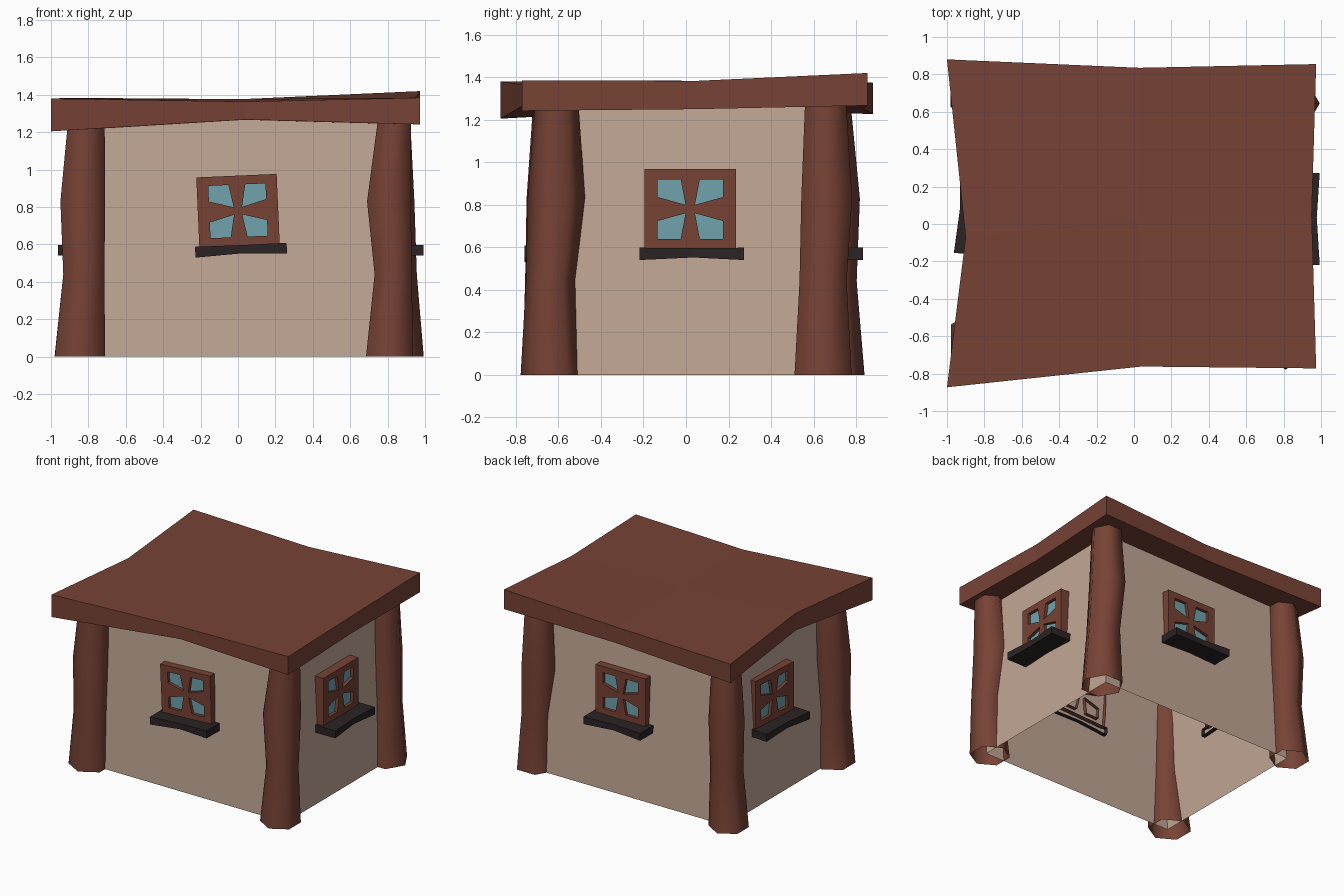
import bpy, bmesh, math
from mathutils import Matrix, Vector

if "Cube" in bpy.data.objects:
    bpy.data.objects.remove(bpy.data.objects["Cube"])


def material(name, rgb):
    m = bpy.data.materials.new(name)
    m.diffuse_color = (*rgb, 1)
    m.use_nodes = True
    m.node_tree.nodes["Principled BSDF"].inputs["Base Color"].default_value = m.diffuse_color
    return m


WOOD = material("brown wood", (0.185, 0.055, 0.036))
PLASTER = material("beige plaster", (0.535, 0.385, 0.303))
GLASS = material("blue glass", (0.160, 0.365, 0.420))
DARK = material("dark sill wood", (0.025, 0.017, 0.018))


def build(name, verts, faces, mat, matrix=Matrix(), smooth=False, recalc=True):
    """Make one object; faces are welded and turned outward."""
    bm = bmesh.new()
    vs = [bm.verts.new(matrix @ Vector(v)) for v in verts]
    for f in faces:
        bm.faces.new([vs[i] for i in f])
    bmesh.ops.remove_doubles(bm, verts=bm.verts, dist=1e-4)
    if recalc:
        bmesh.ops.recalc_face_normals(bm, faces=bm.faces)
    me = bpy.data.meshes.new(name)
    bm.to_mesh(me)
    bm.free()
    me.materials.append(mat)
    for p in me.polygons:
        p.use_smooth = smooth
    ob = bpy.data.objects.new(name, me)
    bpy.context.collection.objects.link(ob)
    return ob


def loft(rings, caps=True):
    """Vertices and faces joining equal-length rings, bottom to top."""
    n = len(rings[0])
    verts = [v for r in rings for v in r]
    faces = [(k * n + i, k * n + (i + 1) % n, (k + 1) * n + (i + 1) % n, (k + 1) * n + i)
             for k in range(len(rings) - 1) for i in range(n)]
    if caps:
        faces += [tuple(range(n))[::-1], tuple(range(len(verts) - n, len(verts)))]
    return verts, faces


# Walls: tapered, open at the bottom
def wall_ring(x0, x1, y0, y1, z):
    return [(x0, y0, z), (x1, y0, z), (x1, y1, z), (x0, y1, z)]


v, f = loft([wall_ring(-0.835, 0.85, -0.625, 0.70, 0),
             wall_ring(-0.75, 0.785, -0.57, 0.635, 1.3)], caps=False)
build("walls", v, f, PLASTER, recalc=False)

# Roof slab: warped rim (x, y, bottom z, top z), counter-clockwise, plus centre points
rim = [(-1, -0.873, 1.205, 1.38), (0.04, -0.762, 1.268, 1.364), (0.974, -0.772, 1.242, 1.385),
       (0.95, 0.05, 1.25, 1.383), (0.974, 0.855, 1.267, 1.42), (0.03, 0.835, 1.25, 1.375),
       (-1, 0.88, 1.227, 1.374), (-0.90, -0.07, 1.25, 1.384)]
v, f = loft([[(x, y, lo) for x, y, lo, hi in rim],
             [(x, y, hi) for x, y, lo, hi in rim]], caps=False)
v += [(0.02, 0.03, 1.262), (0.02, 0.03, 1.377)]
for c, base in ((16, 0), (17, 8)):
    for i in (1, 3, 5, 7):
        f.append((c, base + i, base + (i + 1) % 8, base + (i + 2) % 8))
build("roof", v, f, WOOD)

# Corner posts: wobbly hexagonal logs, (x, y, radius) at four heights
HEIGHTS = (0, 0.44, 0.83, 1.28)
posts = {
    "front_left_post": (30, [(-0.845, -0.615, 0.155), (-0.824, -0.63, 0.127),
                             (-0.83, -0.612, 0.138), (-0.81, -0.607, 0.112)]),
    "front_right_post": (30, [(0.81, -0.633, 0.145), (0.83, -0.638, 0.115),
                              (0.807, -0.61, 0.135), (0.838, -0.608, 0.102)]),
    "back_right_post": (0, [(0.838, 0.645, 0.155), (0.828, 0.645, 0.128),
                            (0.805, 0.662, 0.138), (0.808, 0.657, 0.112)]),
    "back_left_post": (30, [(-0.857, 0.697, 0.143), (-0.832, 0.685, 0.118),
                            (-0.833, 0.69, 0.128), (-0.818, 0.672, 0.102)]),
}
for name, (turn, levels) in posts.items():
    angles = [math.radians(turn + 60 * i) for i in range(6)]
    rings = [[(cx + r * math.cos(a), cy + r * math.sin(a), z) for a in angles]
             for (cx, cy, r), z in zip(levels, HEIGHTS)]
    v, f = loft(rings, caps=False)
    build(name, v, f, WOOD, smooth=True, recalc=False)


# Windows: open-backed frame with four skewed openings, glass plate and curved sill
def window(side, x, y, angle, tilt=0):
    m = (Matrix.Translation((x, y, 0.78)) @ Matrix.Rotation(math.radians(angle), 4, 'Z')
         @ Matrix.Rotation(math.radians(-tilt), 4, 'Y'))
    W, H = 0.215, 0.188
    outer = [(0, 0), (W, 0), (W, H), (0, H)]
    hole = [(0.022, 0.02), (0.153, 0.056), (0.153, 0.14), (0.045, 0.14)]
    FRONT, BACK = -0.05, 0.025
    verts, faces = [], []
    for sx in (1, -1):
        for sz in (1, -1):
            b = len(verts)
            for d in (FRONT, BACK):
                verts += [(sx * px, d, sz * pz) for px, pz in outer + hole]
            for i in range(4):
                j = (i + 1) % 4
                quads = [(b + i, b + j, b + 4 + j, b + 4 + i),
                         (b + 4 + i, b + 4 + j, b + 12 + j, b + 12 + i)]
                if i in (1, 2):
                    quads.append((b + j, b + i, b + 8 + i, b + 8 + j))
                # mirrored quadrants need reversed winding
                faces += [q if sx * sz > 0 else q[::-1] for q in quads]
    build(side + "_window_frame", verts, faces, WOOD, m, recalc=False)

    gw, gh = 0.18, 0.165
    v, f = loft([[(-gw, d, -gh), (gw, d, -gh), (gw, d, gh), (-gw, d, gh)]
                 for d in (-0.026, -0.018)])
    build(side + "_window_glass", v, f, GLASS, m)

    # sill cross-sections: (position, reach outward, bottom, top); back left open
    sections = [(-0.238, 0.168, -0.24, -0.182), (0.015, 0.152, -0.228, -0.184),
                (0.252, 0.168, -0.24, -0.182)]
    v, f = loft([[(u, 0.025, lo), (u, -out, lo), (u, -out, hi), (u, 0.025, hi)]
                 for u, out, lo, hi in sections])
    f = [q for q in f if not all(v[i][1] > 0 for i in q)]
    build(side + "_window_sill", v, f, DARK, m)


window("front", 0.0, -0.593, 0, tilt=2.5)
window("right", 0.825, 0.02, 90)
window("back", 0.065, 0.665, 180)
window("left", -0.778, 0.085, 266)
